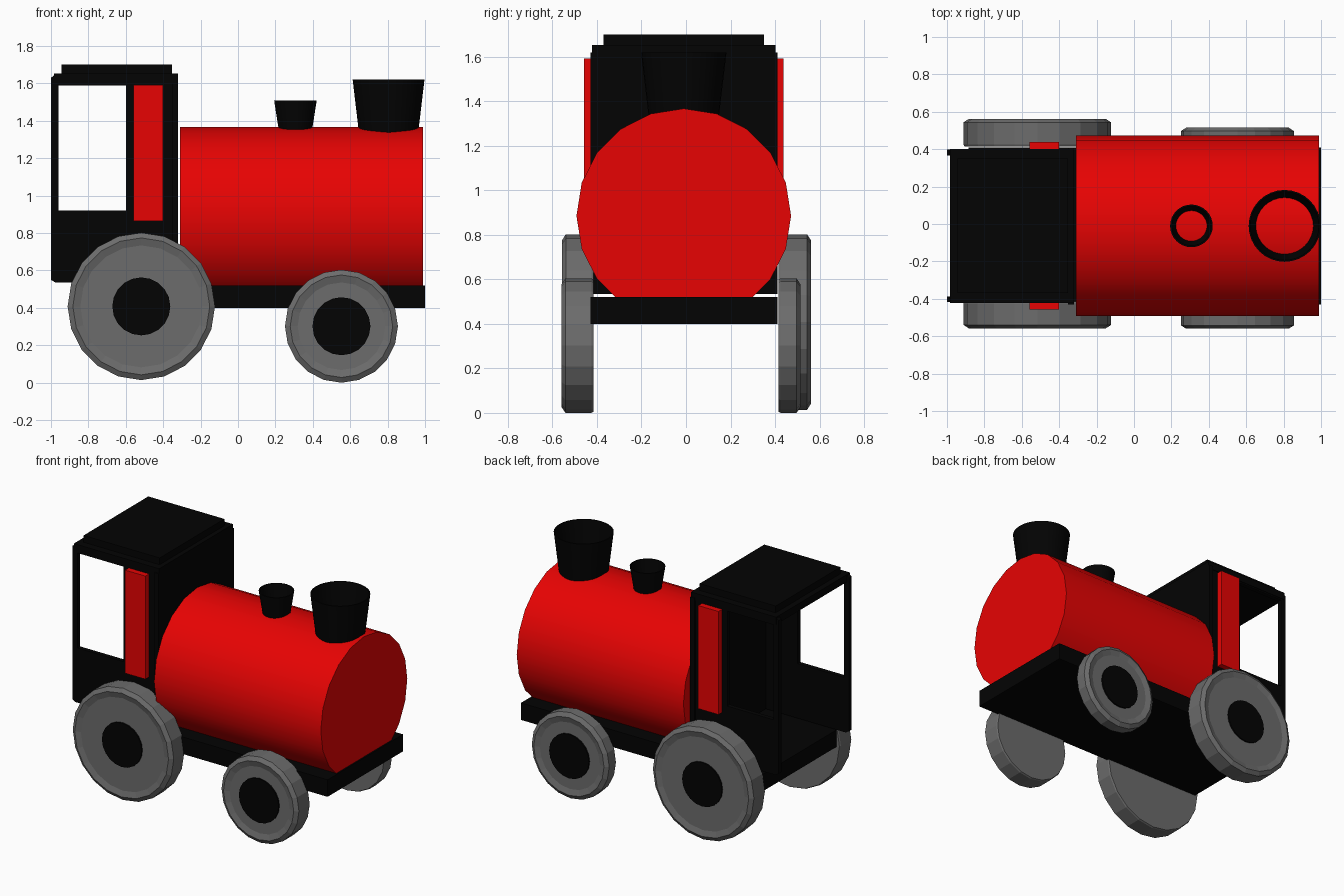
import bpy, bmesh
from math import pi, cos, sin

if "Cube" in bpy.data.objects:
    bpy.data.objects.remove(bpy.data.objects["Cube"])


def material(name, color):
    m = bpy.data.materials.new(name)
    m.diffuse_color = color
    m.use_nodes = True
    m.node_tree.nodes["Principled BSDF"].inputs["Base Color"].default_value = m.diffuse_color
    return m


BLACK = material("black", (0.001, 0.001, 0.001, 1))
RED = material("red", (0.8, 0.001, 0.001, 1))
GREY = material("dark_grey", (0.15, 0.15, 0.15, 1))
YC = -0.01  # centre line of the body


def finish(bm, name, mat=None, loc=(0, 0, 0), rot=(0, 0, 0), smooth=False):
    bmesh.ops.remove_doubles(bm, verts=bm.verts, dist=1e-5)
    bmesh.ops.recalc_face_normals(bm, faces=bm.faces)
    me = bpy.data.meshes.new(name)
    bm.to_mesh(me)
    bm.free()
    ob = bpy.data.objects.new(name, me)
    bpy.context.collection.objects.link(ob)
    ob.location, ob.rotation_euler = loc, rot
    if mat:
        me.materials.append(mat)
    if smooth:
        bpy.ops.object.select_all(action='DESELECT')
        bpy.context.view_layer.objects.active = ob
        ob.select_set(True)
        bpy.ops.object.shade_smooth_by_angle(angle=pi / 6)
    return ob


def box(name, x, y, z, mat):
    bm = bmesh.new()
    bmesh.ops.create_cube(bm, size=1)
    for v in bm.verts:
        v.co = [(a + b) / 2 + c * (b - a) for (a, b), c in zip((x, y, z), v.co)]
    return finish(bm, name, mat)


def lathe(name, profile, n, mat=None, loc=(0, 0, 0), rot=(0, 0, 0), smooth=False, closed=False):
    """Revolve (radius, height) points; open profiles get flat end caps."""
    bm = bmesh.new()
    rings = [[bm.verts.new((r * cos(2 * pi * i / n), r * sin(2 * pi * i / n), h))
              for i in range(n)] for r, h in profile]
    pairs = list(zip(rings, rings[1:])) + ([(rings[-1], rings[0])] if closed else [])
    for a, b in pairs:
        for i in range(n):
            j = (i + 1) % n
            bm.faces.new((a[i], a[j], b[j], b[i]))
    if not closed:
        bm.faces.new(rings[0])
        bm.faces.new(rings[-1])
    return finish(bm, name, mat, loc, rot, smooth)


# Chassis plate and boiler
box("chassis", (-0.885, 1.0), (YC - 0.42, YC + 0.42), (0.40, 0.52), BLACK)
lathe("boiler", [(0.482, -0.31), (0.482, 0.99)], 20, RED, (0, YC, 0.885), (0, pi / 2, 0), True)

# Open, tapered funnels
for name, x, r0, r1, z0, z1 in (("chimney", 0.805, 0.157, 0.192, 1.325, 1.62),
                                ("steam_dome", 0.307, 0.088, 0.114, 1.345, 1.51)):
    t = 0.008
    lathe(name, [(r0, z0), (r1, z1), (r1 - t, z1), (r0 - t, z0)], 32, BLACK,
          (x, YC, 0), smooth=True, closed=True)

# Cab: side walls with window, front wall, two-step roof, open back
for side, s in (("right", -1), ("left", 1)):
    bm = bmesh.new()
    outer = [(-1.0, 0.55), (-0.975, 0.535), (-0.325, 0.535),
             (-0.325, 1.65), (-0.975, 1.65), (-1.0, 1.63)]
    inner = [(-0.96, 0.92), (-0.96, 0.92), (-0.60, 0.92),
             (-0.60, 1.59), (-0.96, 1.59), (-0.96, 1.59)]
    o = [bm.verts.new((x, 0, z)) for x, z in outer]
    w = {p: bm.verts.new((p[0], 0, p[1])) for p in set(inner)}
    for i in range(6):
        j = (i + 1) % 6
        ring = [o[i], o[j], w[inner[j]], w[inner[i]]]
        bm.faces.new(list(dict.fromkeys(ring)))
    ext = bmesh.ops.extrude_face_region(bm, geom=bm.faces[:], use_keep_orig=True)["geom"]
    for v in ext:
        if isinstance(v, bmesh.types.BMVert):
            v.co.y += s * 0.03
    finish(bm, "cab_wall_" + side, BLACK, (0, YC + s * 0.377, 0))
    ys = sorted((YC + s * 0.40, YC + s * 0.448))
    box("cab_panel_" + side, (-0.56, -0.402), ys, (0.865, 1.592), RED)

box("cab_front_wall", (-0.352, -0.32), (YC - 0.42, YC + 0.42), (0.535, 1.62), BLACK)
box("roof_plate", (-0.985, -0.32), (YC - 0.412, YC + 0.412), (1.60, 1.652), BLACK)
box("roof_cap", (-0.945, -0.352), (YC - 0.36, YC + 0.36), (1.645, 1.70), BLACK)

# Wheels: flat back, bevelled rim, shallow dished face, black hub disc
for pos, x, z, r, outs in (("rear", -0.517, 0.408, 0.394, (0.558, 0.562)),
                           ("front", 0.553, 0.302, 0.302, (0.56, 0.515))):
    for (side, s), out in zip((("right", -1), ("left", 1)), outs):
        rot = (-s * pi / 2, 0, 0)
        base = 0.415
        d = out - base
        place = (x, s * base, z)
        lathe(f"{pos}_wheel_{side}",
              [(r - 0.005, 0), (r, 0.01), (r, d - 0.018), (r - 0.028, d),
               (r - 0.068, d - 0.012)], 20, GREY, place, rot)
        lathe(f"{pos}_hub_{side}", [(0.155, d - 0.03), (0.155, d - 0.001)], 20, BLACK, place, rot)
